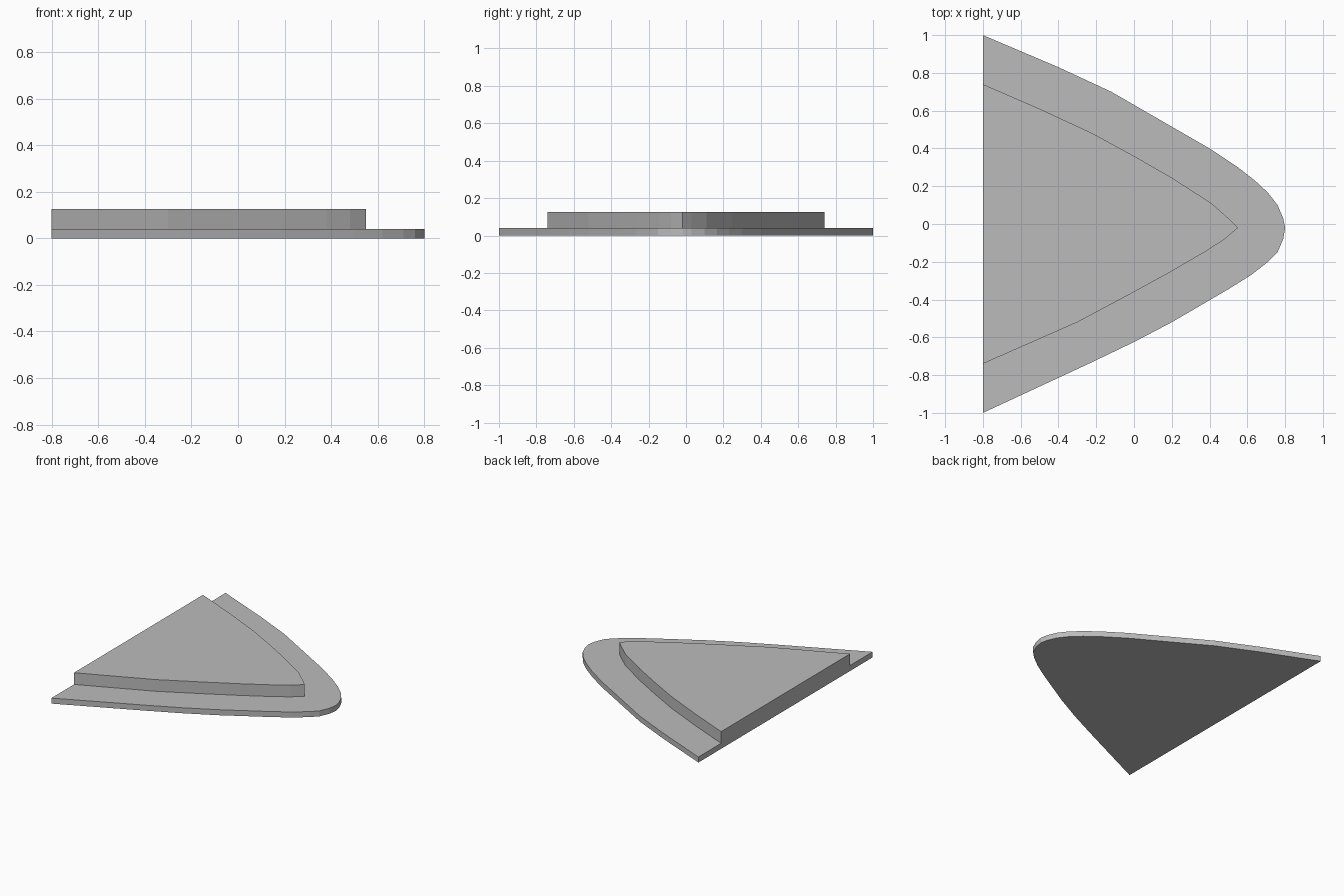
import bpy
import bmesh

cube = bpy.data.objects.get("Cube")
if cube:
    bpy.data.objects.remove(cube, do_unlink=True)

GREY = (0.5, 0.5, 0.5, 1.0)
grey = bpy.data.materials.new("plain grey")
grey.use_nodes = True
grey.diffuse_color = GREY
grey.node_tree.nodes["Principled BSDF"].inputs["Base Color"].default_value = GREY


def slab(name, outline, bottom, top):
    """Extrude a flat outline into a closed slab."""
    bm = bmesh.new()
    face = bm.faces.new([bm.verts.new((x, y, bottom)) for x, y in outline])
    lifted = bmesh.ops.extrude_face_region(bm, geom=[face], use_keep_orig=True)
    verts = [v for v in lifted["geom"] if isinstance(v, bmesh.types.BMVert)]
    bmesh.ops.translate(bm, verts=verts, vec=(0, 0, top - bottom))
    bmesh.ops.recalc_face_normals(bm, faces=bm.faces)
    mesh = bpy.data.meshes.new(name)
    bm.to_mesh(mesh)
    bm.free()
    mesh.materials.append(grey)
    obj = bpy.data.objects.new(name, mesh)
    bpy.context.collection.objects.link(obj)
    return obj


# Wide base plate with a rounded nose and a straight rear edge
base_outline = [
    (-0.8, 1), (-0.4, 0.83), (-0.12, 0.7), (0.2, 0.515), (0.4, 0.4),
    (0.55, 0.3), (0.64, 0.23), (0.71, 0.165), (0.76, 0.1), (0.79, 0.03),
    (0.8, -0.02), (0.79, -0.08), (0.76, -0.15), (0.71, -0.2), (0.62, -0.27),
    (0.5, -0.345), (0.2, -0.52), (0, -0.625), (-0.24, -0.74), (-0.8, -1),
]
slab("base_plate", base_outline, 0, 0.04)

# Raised upper plate with a pointed nose, flush with the rear edge
upper_outline = [
    (-0.8, 0.74), (-0.5, 0.61), (-0.22, 0.48), (0, 0.36), (0.2, 0.245),
    (0.41, 0.11), (0.5, 0.03), (0.55, -0.02), (0.48, -0.08), (0.38, -0.145),
    (0.2, -0.25), (0, -0.36), (-0.3, -0.52), (-0.8, -0.74),
]
slab("upper_plate", upper_outline, 0.04, 0.125)
